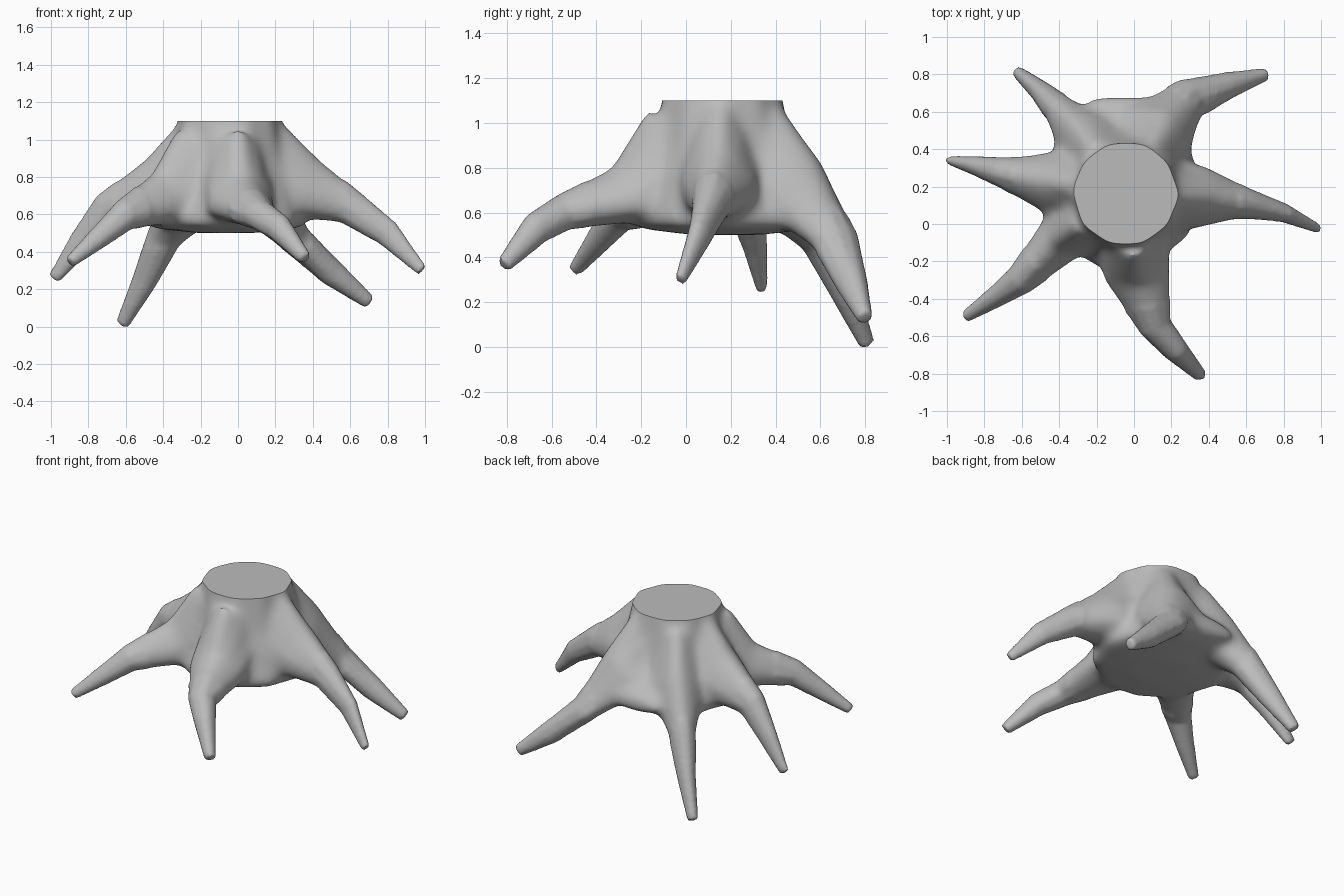
import bpy, bmesh, math
from mathutils import Vector

cube = bpy.data.objects.get("Cube")
if cube:
    bpy.data.objects.remove(cube, do_unlink=True)

CENTRE = Vector((-0.045, 0.16, 0))
TOP = 1.10

bark = bpy.data.materials.new("grey bark")
bark.use_nodes = True
bark.diffuse_color = (0.5, 0.5, 0.5, 1)
bark.node_tree.nodes["Principled BSDF"].inputs["Base Color"].default_value = (0.5, 0.5, 0.5, 1)


def loft(bm, rings):
    """Skin a closed tube through rings of points."""
    loops = [[bm.verts.new(p) for p in ring] for ring in rings]
    for a, b in zip(loops, loops[1:]):
        for i in range(len(a)):
            j = (i + 1) % len(a)
            bm.faces.new((a[i], a[j], b[j], b[i]))
    bm.faces.new(loops[0][::-1])
    bm.faces.new(loops[-1])


def oval(centre, side, up, width, height, pinch=0.0, count=10):
    """Oval ring; pinch narrows the upper half and widens the lower half."""
    angles = [math.tau * i / count for i in range(count)]
    return [centre + side * width * math.cos(a) * (1 - pinch * math.sin(a))
            + up * height * math.sin(a) for a in angles]


def add_root(bm, stations):
    """Sweep a tapering oval along the stations (x, y, z, half width, half height)."""
    points = [Vector(s[:3]) for s in stations]
    rings = []
    for i, s in enumerate(stations):
        along = (points[min(i + 1, len(points) - 1)] - points[max(i - 1, 0)]).normalized()
        side = Vector((0, 0, 1)).cross(along).normalized()
        pinch = 0.45 if i < 2 else 0.1
        rings.append(oval(points[i], side, along.cross(side), s[3], s[4], pinch))
    loft(bm, rings)


# Each root: hip, knee, shin, tip
ROOTS = {
    "back_left": [(.13, .49, .72, .21, .17), (.30, .67, .475, .12, .085),
                  (.50, .74, .29, .075, .075), (.705, .80, .13, .036, .04)],
    "back_right": [(-.26, .47, .69, .17, .17), (-.40, .61, .475, .09, .10),
                   (-.50, .71, .25, .06, .075), (-.62, .81, .01, .034, .04)],
    "right": [(-.42, .22, .74, .18, .18), (-.70, .275, .62, .085, .10),
              (-.84, .31, .45, .055, .07), (-.985, .34, .255, .025, .036)],
    "front_right": [(-.39, -.07, .69, .14, .16), (-.61, -.30, .595, .085, .085),
                    (-.74, -.39, .48, .06, .062), (-.90, -.495, .345, .034, .034)],
    "front": [(.02, -.27, .68, .18, .14), (.115, -.55, .60, .09, .083),
              (.22, -.67, .53, .07, .075), (.36, -.815, .365, .036, .038)],
    "left": [(.36, .145, .74, .17, .18), (.60, .11, .64, .085, .10),
             (.80, .06, .50, .052, .075), (.985, -.025, .30, .026, .034)],
}

# Trunk, overlapping the roots
bm = bmesh.new()
profile = [(.50, .18, .16), (.53, .185, .42), (.58, .185, .445), (.64, .185, .42), (.74, .17, .37),
           (.88, .17, .325), (1.0, .165, .30), (1.2, .16, .265)]
loft(bm, [oval(Vector((CENTRE.x - .02 * (z < .7), y, z)), Vector((1, 0, 0)), Vector((0, 1, 0)), r, r)
          for z, y, r in profile])
# Low web joining the two back roots
loft(bm, [oval(Vector((-.06, y, z)), Vector((1, 0, 0)), Vector((0, 0, 1)), w, h)
          for y, z, w, h in [(.3, .74, .26, .2), (.55, .64, .25, .11), (.68, .6, .18, .05)]])
for stations in ROOTS.values():
    out = Vector((stations[0][0], stations[0][1], 0)) - CENTRE
    start = CENTRE + out * 0.42
    add_root(bm, [(start.x, start.y, .88, .18, .25)] + stations)
bmesh.ops.recalc_face_normals(bm, faces=bm.faces)
mesh = bpy.data.meshes.new("tree_stump")
bm.to_mesh(mesh)
bm.free()
stump = bpy.data.objects.new("tree_stump", mesh)
bpy.context.collection.objects.link(stump)

# Fuse everything into one skin
fuse = stump.modifiers.new("fuse", 'REMESH')
fuse.mode = 'VOXEL'
fuse.voxel_size = 0.014
depsgraph = bpy.context.evaluated_depsgraph_get()
fused = bpy.data.meshes.new_from_object(stump.evaluated_get(depsgraph))
stump.modifiers.clear()

# Soften the webs between roots, then saw the top off flat
bm = bmesh.new()
bm.from_mesh(fused)
body = [v for v in bm.verts if (v.co - CENTRE).xy.length < 0.62 and v.co.z > 0.42]
for verts, rounds in ((body, 35), (bm.verts[:], 3)):
    for _ in range(rounds):
        bmesh.ops.smooth_vert(bm, verts=verts, factor=0.5,
                              use_axis_x=True, use_axis_y=True, use_axis_z=True)
bmesh.ops.bisect_plane(bm, geom=bm.verts[:] + bm.edges[:] + bm.faces[:],
                       plane_co=(0, 0, TOP), plane_no=(0, 0, 1), clear_outer=True)
bmesh.ops.holes_fill(bm, edges=[e for e in bm.edges if e.is_boundary])
# Rest the lowest tip on the ground
lowest = min(v.co.z for v in bm.verts)
bmesh.ops.translate(bm, verts=[v for v in bm.verts if v.co.z < 0.1], vec=(0, 0, -lowest))
bm.to_mesh(mesh)
bm.free()
bpy.data.meshes.remove(fused)
mesh.materials.clear()
mesh.materials.append(bark)

bpy.context.view_layer.objects.active = stump
stump.select_set(True)
bpy.ops.object.shade_smooth_by_angle(angle=math.radians(40))
